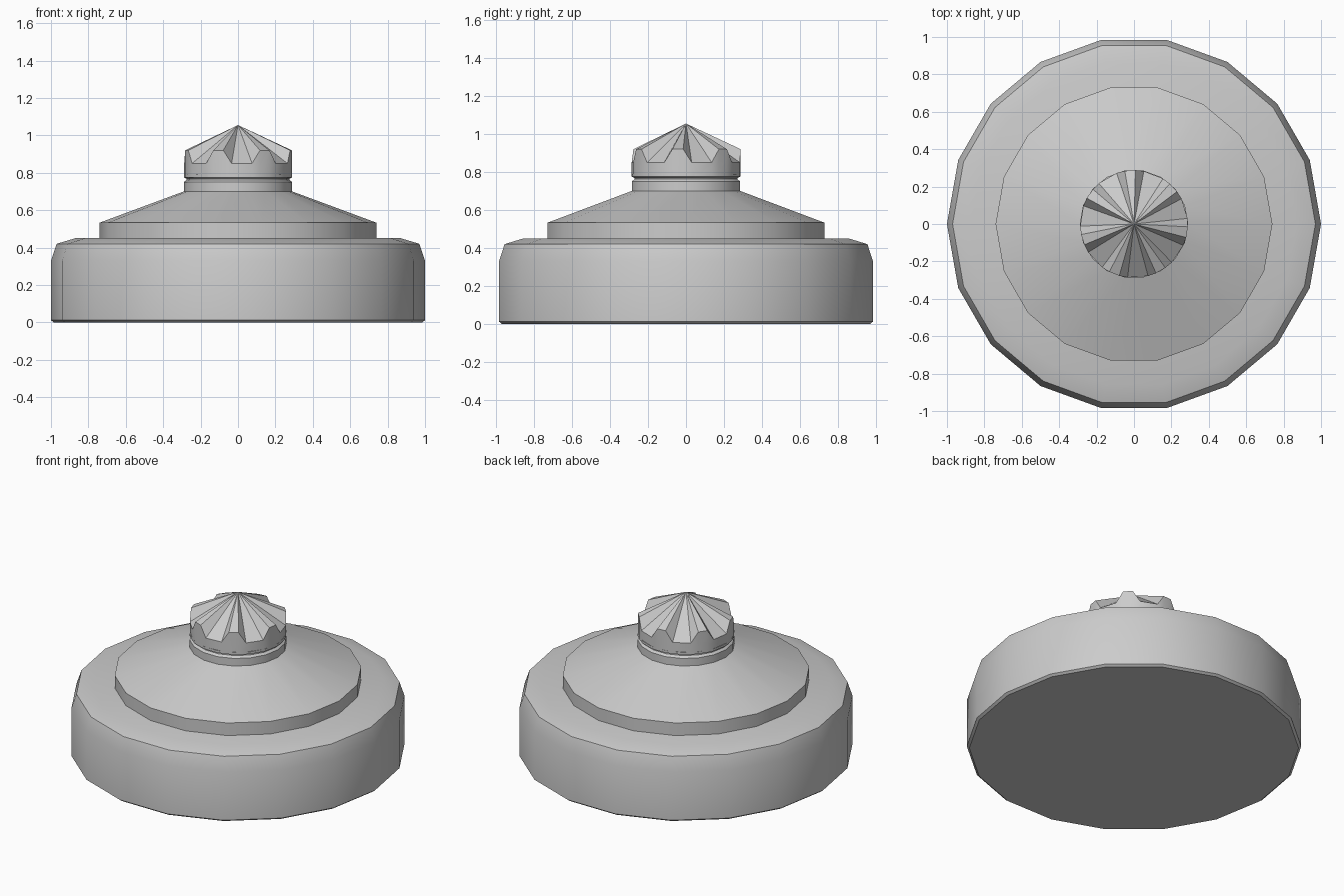
import bpy, bmesh, math

if "Cube" in bpy.data.objects:
    bpy.data.objects.remove(bpy.data.objects["Cube"])


def finish(bm, name, smooth):
    bmesh.ops.recalc_face_normals(bm, faces=bm.faces)
    me = bpy.data.meshes.new(name)
    bm.to_mesh(me)
    bm.free()
    ob = bpy.data.objects.new(name, me)
    bpy.context.collection.objects.link(ob)
    if smooth:
        bpy.ops.object.select_all(action='DESELECT')
        ob.select_set(True)
        bpy.context.view_layer.objects.active = ob
        bpy.ops.object.shade_smooth_by_angle(angle=math.radians(24))
    return ob


def bridge(bm, a, b):
    n = len(a)
    for i in range(n):
        j = (i + 1) % n
        bm.faces.new((a[i], a[j], b[j], b[i]))


def lathe(name, profile, sides=18):
    bm = bmesh.new()
    rings = []
    for r, z in profile:
        rings.append([bm.verts.new((r * math.cos(2 * math.pi * i / sides),
                                    r * math.sin(2 * math.pi * i / sides), z))
                      for i in range(sides)])
    for a, b in zip(rings, rings[1:]):
        bridge(bm, a, b)
    bm.faces.new(rings[0])
    bm.faces.new(rings[-1])
    return finish(bm, name, True)


# Wide drum with softened rims
lathe("base_drum", [(0.985, 0), (1, 0.012), (1, 0.33), (0.97, 0.42), (0.87, 0.45)])

# Stepped sloping cover rising to a short grooved neck
lathe("cover_and_neck", [(0.74, 0.44), (0.74, 0.533), (0.29, 0.70), (0.29, 0.75),
                         (0.275, 0.762), (0.275, 0.768), (0.29, 0.775), (0.29, 0.79)])

# Fluted cap: seven valleys around the rim, all faces meeting at the tip
bm = bmesh.new()
low, rim = [], []
for k in range(7):
    for offset, z in ((-20, 0.92), (-11, 0.85), (11, 0.85), (20, 0.92)):
        a = math.radians(17 + k * 360 / 7 + offset)
        x, y = 0.288 * math.cos(a), 0.288 * math.sin(a)
        low.append(bm.verts.new((x, y, 0.775)))
        rim.append(bm.verts.new((x, y, z)))
bridge(bm, low, rim)
tip = bm.verts.new((0, 0, 1.055))
for i in range(len(rim)):
    bm.faces.new((rim[i], rim[(i + 1) % len(rim)], tip))
bm.faces.new(low)
finish(bm, "fluted_cap", True)
